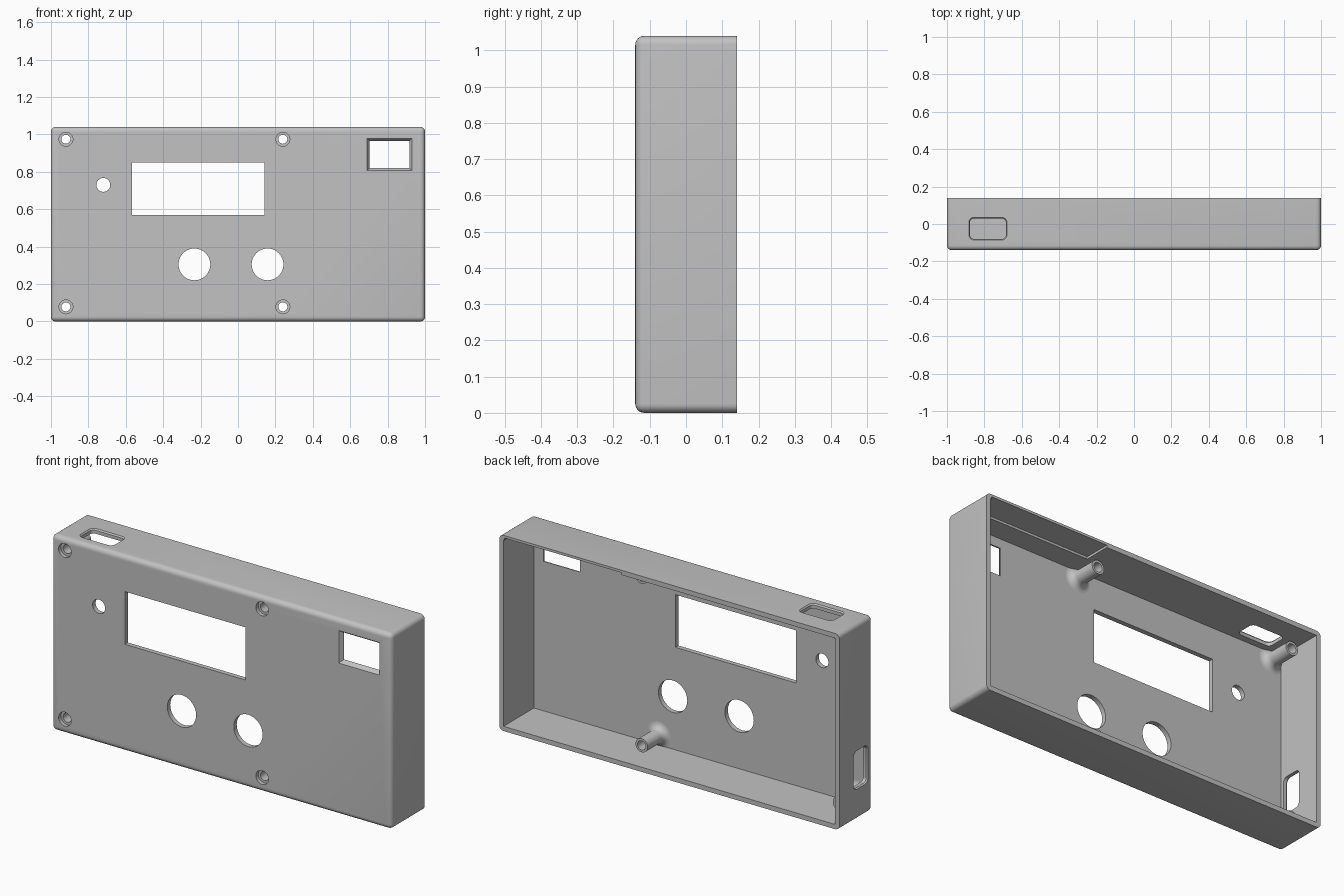
import bpy, bmesh
from math import pi, sin, cos, radians

old = bpy.data.objects.get("Cube")
if old:
    bpy.data.objects.remove(old, do_unlink=True)

HALF_D, HEIGHT, WALL = 0.14, 1.04, 0.025
PLATE = WALL - HALF_D            # inner face of the front plate

grey = bpy.data.materials.new("plain grey")
grey.use_nodes = True
GREY = (0.54, 0.54, 0.54, 1)
grey.diffuse_color = GREY
grey.node_tree.nodes["Principled BSDF"].inputs["Base Color"].default_value = GREY


def finish(name, bm):
    bmesh.ops.recalc_face_normals(bm, faces=bm.faces)
    mesh = bpy.data.meshes.new(name)
    bm.to_mesh(mesh)
    bm.free()
    mesh.materials.append(grey)
    obj = bpy.data.objects.new(name, mesh)
    bpy.context.collection.objects.link(obj)
    return obj


def box_mesh(x0, x1, y0, y1, z0, z1):
    bm = bmesh.new()
    bmesh.ops.create_cube(bm, size=1)
    for v in bm.verts:
        v.co.x = x1 if v.co.x > 0 else x0
        v.co.y = y1 if v.co.y > 0 else y0
        v.co.z = z1 if v.co.z > 0 else z0
    return bm


def circle(u, v, r, n=40):
    return [(u + r * cos(2 * pi * i / n), v + r * sin(2 * pi * i / n)) for i in range(n)]


def rounded_rect(u0, u1, v0, v1, r=0, grow=0, n=6):
    """Rectangle outline, grown outwards by an even margin."""
    pts = []
    steps = n if r else 0
    corners = [(u1 - r, v1 - r, 1, 1), (u0 + r, v1 - r, -1, 1),
               (u0 + r, v0 + r, -1, -1), (u1 - r, v0 + r, 1, -1)]
    for k, (cu, cv, su, sv) in enumerate(corners):
        if not r:
            pts.append((cu + su * grow, cv + sv * grow))
            continue
        for i in range(steps + 1):
            a = pi / 2 * (k + i / steps)
            pts.append((cu + (r + grow) * cos(a), cv + (r + grow) * sin(a)))
    return pts


def loft(name, axis, sections):
    """Closed solid through (depth, outline) sections along an axis."""
    place = {"x": lambda u, v, d: (d, u, v),
             "y": lambda u, v, d: (u, d, v),
             "z": lambda u, v, d: (u, v, d)}[axis]
    bm = bmesh.new()
    rings = [[bm.verts.new(place(u, v, d)) for u, v in outline] for d, outline in sections]
    for a, b in zip(rings, rings[1:]):
        for i in range(len(a)):
            j = (i + 1) % len(a)
            bm.faces.new((a[i], a[j], b[j], b[i]))
    bm.faces.new(rings[0])
    bm.faces.new(rings[-1])
    return finish(name, bm)


def cut(target, cutters):
    for c in cutters:
        mod = target.modifiers.new("cut", "BOOLEAN")
        mod.operation, mod.solver, mod.object = "DIFFERENCE", "EXACT", c
        bpy.context.view_layer.objects.active = target
        bpy.ops.object.modifier_apply(modifier=mod.name)


# Outer housing, rounded everywhere except around the open back
bm = box_mesh(-1, 1, -HALF_D, HALF_D, 0, HEIGHT)
round_edges = [e for e in bm.edges if any(v.co.y < 0 for v in e.verts)]
bmesh.ops.bevel(bm, geom=round_edges, offset=0.025, segments=6, profile=0.5, affect="EDGES")
housing = finish("housing", bm)

# Cavity, and the thinned strip in the top wall near the rear edge
cutters = [
    finish("cavity", box_mesh(WALL - 1, 1 - WALL, PLATE, 0.3, WALL, HEIGHT - WALL)),
    finish("top_recess", box_mesh(0.28, 0.97, 0, 0.3, 0.95, HEIGHT - 0.013)),
]

# Front openings: display, two knobs, indicator light
OUT, IN = -0.3, -0.09
cutters.append(loft("display_cut", "y", [(d, rounded_rect(-0.567, 0.142, 0.57, 0.85)) for d in (OUT, IN)]))
for u, v, r in [(-0.233, 0.305, 0.085), (0.158, 0.305, 0.085), (-0.72, 0.73, 0.037)]:
    cutters.append(loft("round_cut", "y", [(d, circle(u, v, r)) for d in (OUT, IN)]))

# Switch window with sloping sides
window = (0.704, 0.917, 0.82, 0.966)
cutters.append(loft("window_cut", "y", [
    (-HALF_D - 0.01, rounded_rect(*window, grow=0.02)),
    (PLATE - 0.005, rounded_rect(*window)),
    (IN, rounded_rect(*window))]))

# Rounded connector slots in the top and the right wall, edges eased
for axis, face, rect in [("z", HEIGHT, (-0.877, -0.685, -0.08, 0.03)),
                         ("x", -1, (-0.095, 0.015, 0.168, 0.362))]:
    s = 1 if face > 0 else -1
    cutters.append(loft("slot_cut", axis, [
        (face + s * 0.01, rounded_rect(*rect, r=0.022, grow=0.014)),
        (face - s * 0.007, rounded_rect(*rect, r=0.022)),
        (face - s * 0.06, rounded_rect(*rect, r=0.022))]))

# Screw posts with a flared foot, bored through and countersunk from the front
bosses, bores = [], []
POST_R, FLARE = 0.036, 0.035
for u in (-0.92, 0.24):
    for v in (0.078, 0.974):
        sections = [(PLATE - 0.003, circle(u, v, POST_R + FLARE))]
        for i in range(7):
            a = pi / 2 * i / 6
            sections.append((PLATE + FLARE * (1 - cos(a)),
                             circle(u, v, POST_R + FLARE * (1 - sin(a)))))
        sections.append((0.03, circle(u, v, POST_R)))
        post = loft("screw_post", "y", sections)
        for p in post.data.vertices:      # keep the foot inside the walls
            p.co.z = min(max(p.co.z, 0.02), HEIGHT - 0.02)
            p.co.x = max(p.co.x, -0.98)
        bore = loft("bore", "y", [(d, circle(u, v, 0.024)) for d in (OUT, 0.1)])
        head = loft("head_cut", "y", [(d, circle(u, v, 0.037)) for d in (OUT, PLATE - 0.005)])
        cut(post, [bore])
        bosses.append(post)
        bores += [bore, head]

cut(housing, cutters + bores)
for c in cutters + bores:
    bpy.data.objects.remove(c, do_unlink=True)

# Smooth the rounded areas, keep the edges crisp
bpy.ops.object.select_all(action="DESELECT")
for obj in [housing] + bosses:
    obj.select_set(True)
bpy.context.view_layer.objects.active = housing
bpy.ops.object.shade_smooth_by_angle(angle=radians(30))
